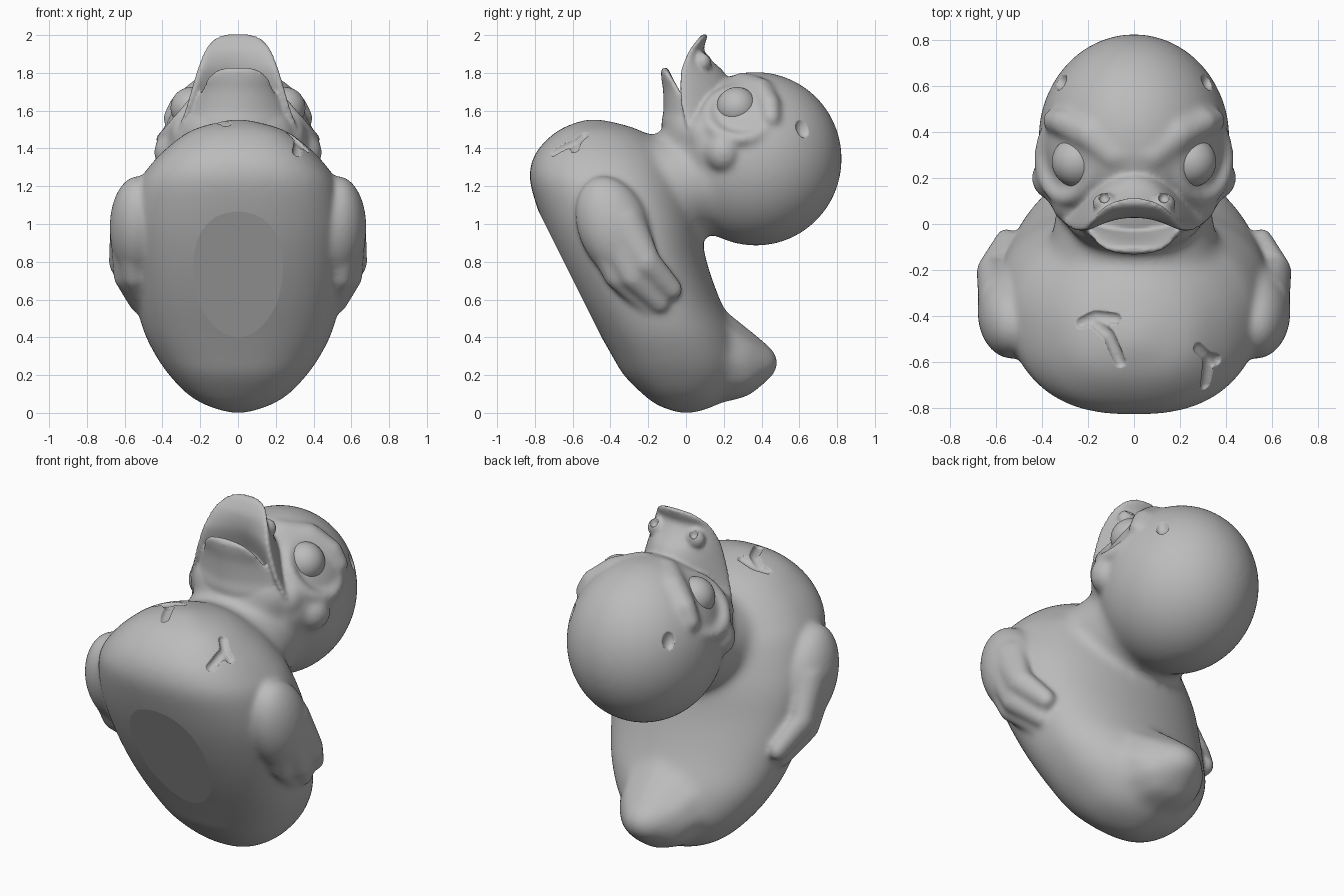
import bpy, bmesh, math
from mathutils import Vector, Matrix, Euler

cube = bpy.data.objects.get("Cube")
if cube:
    bpy.data.objects.remove(cube)


def material(name, rgb):
    m = bpy.data.materials.new(name)
    m.use_nodes = True
    m.diffuse_color = (*rgb, 1)
    m.node_tree.nodes["Principled BSDF"].inputs["Base Color"].default_value = (*rgb, 1)
    return m


grey = material("plain_grey", (0.5, 0.5, 0.5))


def make_object(name, bm):
    mesh = bpy.data.meshes.new(name)
    bmesh.ops.recalc_face_normals(bm, faces=bm.faces)
    bm.to_mesh(mesh)
    bm.free()
    mesh.materials.append(grey)
    ob = bpy.data.objects.new(name, mesh)
    bpy.context.collection.objects.link(ob)
    return ob


def ball(bm, centre, radii, rot=(0, 0, 0), detail=4):
    mat = Matrix.LocRotScale(Vector(centre), Euler(rot), Vector(radii))
    bmesh.ops.create_icosphere(bm, subdivisions=detail, radius=1, matrix=mat)


def strand(bm, points, flat=1.0, steps=7):
    """Tapered rounded strand through points (x, y, z, radius)."""
    for a, b in zip(points, points[1:]):
        for i in range(steps + 1):
            p = Vector(a).lerp(Vector(b), i / steps)
            ball(bm, p[:3], (p[3] * flat, p[3], p[3]), detail=2)


def loft(bm, rows, ring, sides=48, steps=5):
    """Skin rings along rows, smoothing between rows."""
    r = [Vector(v) for v in [rows[0]] + rows + [rows[-1]]]
    fine = []
    for i in range(1, len(r) - 2):
        p0, p1, p2, p3 = r[i - 1:i + 3]
        for k in range(steps):
            t = k / steps
            fine.append(0.5 * (2 * p1 + (p2 - p0) * t + (2 * p0 - 5 * p1 + 4 * p2 - p3) * t * t
                               + (3 * p1 - p0 - 3 * p2 + p3) * t ** 3))
    fine.append(r[-1])
    loops = [[bm.verts.new(ring(row, 2 * math.pi * s / sides)) for s in range(sides)] for row in fine]
    for a, b in zip(loops, loops[1:]):
        for s in range(sides):
            n = (s + 1) % sides
            bm.faces.new((a[s], a[n], b[n], b[s]))
    bm.faces.new(loops[0][::-1])
    bm.faces.new(loops[-1])


def body_ring(row, t):
    """Egg-shaped slice, blunter towards the front."""
    z, front, back, mid, w = row
    c, s = math.cos(t), math.sin(t)
    e = 0.8 if s < 0 else 1
    x = w * math.copysign(abs(c) ** e, c)
    y = mid + (back - mid) * s if s > 0 else mid - (mid - front) * abs(s) ** e
    return (x, y, z)


def bill_ring(row, t):
    z, w, y, arch, thick = row
    c = math.cos(t)
    return (w * c, y + arch * c * c + thick * math.sin(t), z)


def bake(ob, cutters=(), voxel=0.012, smooth=3):
    """Fuse overlapping shapes, carve the cutters and soften the result."""
    m = ob.modifiers.new("fuse", "REMESH")
    m.mode, m.voxel_size = "VOXEL", voxel
    for c in cutters:
        m = ob.modifiers.new("carve", "BOOLEAN")
        m.operation, m.object, m.solver = "DIFFERENCE", c, "EXACT"
    m = ob.modifiers.new("soften", "SMOOTH")
    m.factor, m.iterations = 0.5, smooth
    deps = bpy.context.evaluated_depsgraph_get()
    mesh = bpy.data.meshes.new_from_object(ob.evaluated_get(deps))
    ob.modifiers.clear()
    ob.data = mesh
    return ob


# Body, tail, neck and head fused into one soft mass
bm = bmesh.new()
loft(bm, [(0.0, -0.04, 0.05, 0, 0.05), (0.04, -0.15, 0.16, 0, 0.17), (0.1, -0.23, 0.23, 0, 0.27),
          (0.2, -0.33, 0.29, -0.02, 0.365), (0.3, -0.39, 0.295, -0.05, 0.435),
          (0.43, -0.465, 0.26, -0.09, 0.5),
          (0.6, -0.565, 0.18, -0.14, 0.545), (0.8, -0.67, 0.11, -0.2, 0.575),
          (1.0, -0.757, 0.07, -0.27, 0.58), (1.2, -0.822, 0.02, -0.36, 0.535),
          (1.3, -0.825, -0.03, -0.4, 0.475), (1.4, -0.78, -0.1, -0.44, 0.38),
          (1.5, -0.67, -0.25, -0.48, 0.24), (1.555, -0.53, -0.45, -0.5, 0.04)], body_ring)
strand(bm, [(0, 0.08, 0.31, 0.27), (0, 0.24, 0.265, 0.205), (0, 0.385, 0.265, 0.108)], 1.2)
ball(bm, (0, 0.37, 1.345), (0.417, 0.457, 0.462))
ball(bm, (0, 0.16, 1.41), (0.39, 0.24, 0.27))
ball(bm, (0, 0.04, 1.48), (0.31, 0.165, 0.2))
for i in range(9):
    f = i / 8
    ball(bm, (0, -0.3 + 0.5 * f, 1.15 + 0.1 * f), (0.4 - 0.09 * f, 0.29, 0.29))
mass = bake(make_object("soft_mass", bm), voxel=0.02, smooth=16)

# Carving tools: head dents, nostrils and chest scars
bm = bmesh.new()
for s in (-1, 1):
    ball(bm, (0.325 * s, 0.625, 1.515), (0.035, 0.045, 0.06))
    ball(bm, (0.13 * s, 0.115, 1.9), (0.025, 0.025, 0.035))
scars = [[(-0.23, -0.43), (-0.17, -0.4), (-0.08, -0.41)],
         [(-0.17, -0.43), (-0.11, -0.48), (-0.06, -0.6)],
         [(0.28, -0.54), (0.32, -0.58), (0.31, -0.7)], [(0.32, -0.58), (0.36, -0.59)]]
for path in scars:
    pts = []
    for x, y in path:
        hit, loc, nor, _ = mass.ray_cast(Vector((x, y, 3)), Vector((0, 0, -1)))
        pts.append((*(loc + nor * 0.01), 0.03))
    strand(bm, pts)
carver = bake(make_object("carving_tool", bm), voxel=0.008, smooth=1)
carver.hide_render = True

# Eye rims, brows, cheeks and wings blended into the mass
bm = bmesh.new()
bm.from_mesh(mass.data)
ball(bm, (0, 0.36, 1.64), (0.16, 0.14, 0.15))
for s in (-1, 1):
    rim = []
    for i in range(25):
        a = math.tau * i / 24
        u, v = 0.17 * math.cos(a), 0.17 * math.sin(a)
        rim.append((s * (0.285 - 0.65 * v), 0.285 + u, 1.575 + 0.75 * v, 0.042))
    strand(bm, rim, steps=2)
    strand(bm, [(s * x, y, z, r) for x, y, z, r in (
        (0.345, 0.45, 1.56, 0.055), (0.3, 0.44, 1.63, 0.065), (0.19, 0.39, 1.7, 0.08),
        (0.08, 0.3, 1.72, 0.085), (0, 0.3, 1.72, 0.08))])
    ball(bm, (0.34 * s, 0.2, 1.38), (0.105, 0.1, 0.11))
    ball(bm, (0.27 * s, 0.1, 1.47), (0.09, 0.1, 0.11))
    # wing shoulder and three feathers
    ball(bm, (0.53 * s, -0.38, 0.98), (0.15, 0.19, 0.285), (0.38, 0, 0))
    for path in ([(0.58, -0.33, 1.0, 0.12), (0.62, -0.21, 0.8, 0.08), (0.555, -0.075, 0.655, 0.06)],
                 [(0.57, -0.37, 0.95, 0.13), (0.595, -0.28, 0.73, 0.08), (0.53, -0.14, 0.585, 0.058)],
                 [(0.55, -0.42, 0.95, 0.13), (0.55, -0.36, 0.73, 0.08), (0.5, -0.2, 0.56, 0.05)]):
        strand(bm, [(s * x, y, z, r) for x, y, z, r in path], 0.85, 9)
bpy.data.objects.remove(mass)
blend = bake(make_object("blended_mass", bm), voxel=0.012, smooth=14)

# Upper and lower bill
bm = bmesh.new()
bm.from_mesh(blend.data)
bpy.data.objects.remove(blend)
loft(bm, [(1.4, 0.3, 0.2, -0.12, 0.07), (1.5, 0.315, 0.2, -0.18, 0.08), (1.6, 0.28, 0.18, -0.19, 0.09),
          (1.7, 0.25, 0.16, -0.18, 0.095), (1.8, 0.22, 0.12, -0.135, 0.085), (1.86, 0.2, 0.085, -0.085, 0.058),
          (1.92, 0.175, 0.065, -0.04, 0.032), (1.965, 0.145, 0.08, -0.02, 0.025),
          (1.995, 0.1, 0.095, -0.01, 0.018), (2.003, 0.06, 0.1, 0, 0.012)], bill_ring)
loft(bm, [(1.38, 0.28, 0.04, 0.06, 0.08), (1.5, 0.3, -0.045, 0.09, 0.08), (1.6, 0.25, -0.065, 0.075, 0.055),
          (1.7, 0.195, -0.083, 0.045, 0.038), (1.77, 0.16, -0.1, 0.02, 0.03),
          (1.81, 0.12, -0.11, 0.005, 0.022), (1.826, 0.07, -0.112, 0, 0.014)], bill_ring)
for s in (-1, 1):
    ball(bm, (0.125 * s, 0.09, 1.855), (0.055, 0.045, 0.055))
duck = bake(make_object("duck_body", bm), [carver], voxel=0.011, smooth=5)
duck.data.shade_smooth()

# Flat base sliced off the underside
bm = bmesh.new()
bm.from_mesh(duck.data)
cut = bmesh.ops.bisect_plane(bm, geom=bm.verts[:] + bm.edges[:] + bm.faces[:], clear_outer=True,
                             plane_co=(0, -0.587, 0.68), plane_no=(0, -0.894, -0.447))
edges = [g for g in cut["geom_cut"] if isinstance(g, bmesh.types.BMEdge)]
for f in bmesh.ops.edgeloop_fill(bm, edges=edges)["faces"]:
    f.smooth = False
bm.to_mesh(duck.data)
bm.free()

# Eyeballs
bm = bmesh.new()
for s in (-1, 1):
    ball(bm, (0.247 * s, 0.27, 1.615), (0.11, 0.11, 0.11))
make_object("eyes", bm).data.shade_smooth()
